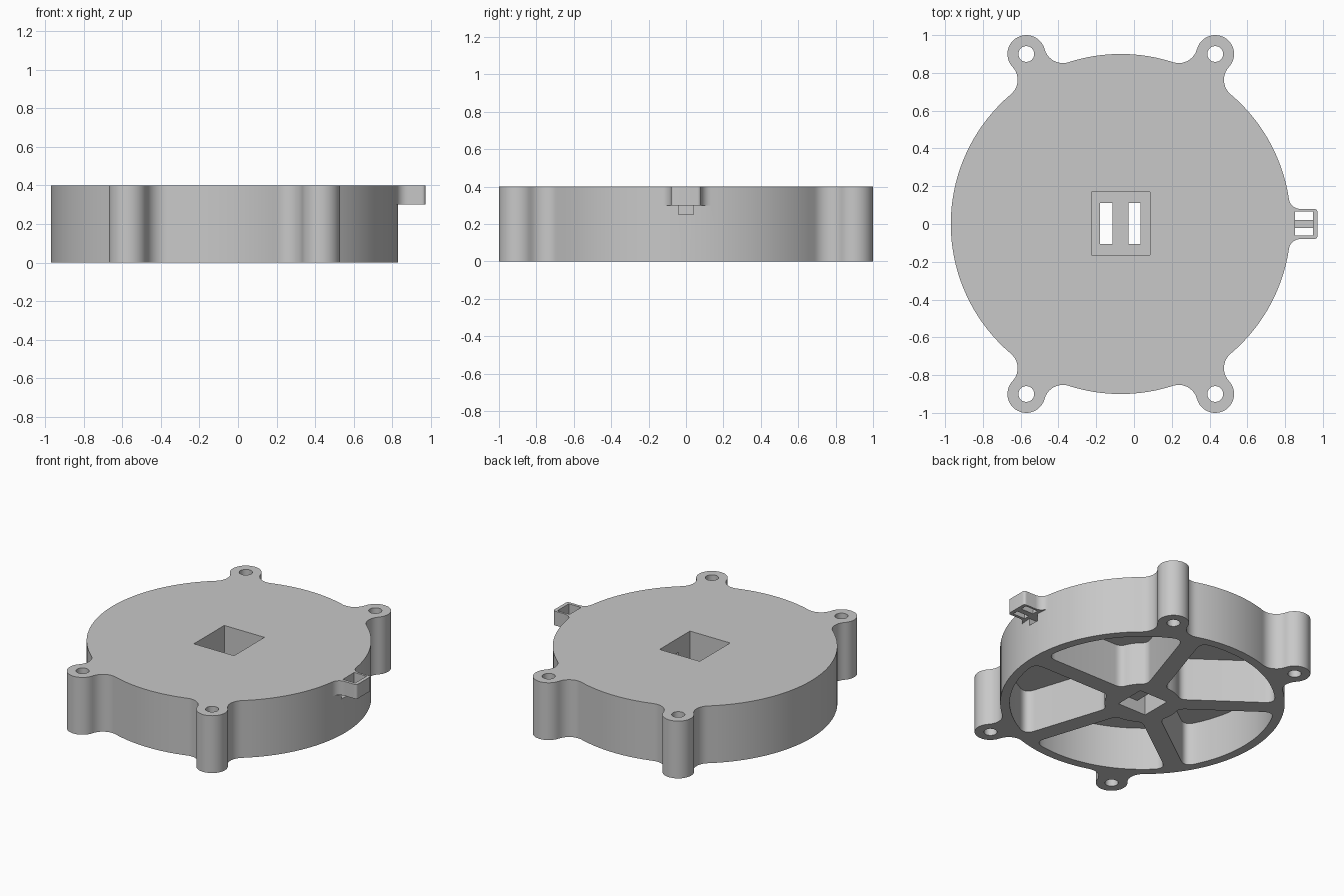
import bpy
import bmesh
from math import sin, cos, atan2, acos, asin, pi, radians, hypot, sqrt
from mathutils import Vector

if "Cube" in bpy.data.objects:
    bpy.data.objects.remove(bpy.data.objects["Cube"])

CX = -0.07            # disc centre on x
R, EAR, FIL = 0.9, 0.1, 0.1
TOP, CEILING = 0.4, 0.3
HUB, SPOKE, RIM = 0.24, 0.06, 0.84

grey = bpy.data.materials.new("matte grey")
grey.use_nodes = True
grey.diffuse_color = (0.58, 0.58, 0.58, 1)
grey.node_tree.nodes["Principled BSDF"].inputs["Base Color"].default_value = (0.58, 0.58, 0.58, 1)


def prism(name, pts, z0, z1):
    """Extrude a counter-clockwise outline between two heights."""
    bm = bmesh.new()
    face = bm.faces.new([bm.verts.new((p[0], p[1], z0)) for p in pts])
    ext = bmesh.ops.extrude_face_region(bm, geom=[face])["geom"]
    bmesh.ops.translate(bm, vec=(0, 0, z1 - z0),
                        verts=[g for g in ext if isinstance(g, bmesh.types.BMVert)])
    bmesh.ops.recalc_face_normals(bm, faces=bm.faces)
    mesh = bpy.data.meshes.new(name)
    bm.to_mesh(mesh)
    bm.free()
    mesh.materials.append(grey)
    ob = bpy.data.objects.new(name, mesh)
    bpy.context.collection.objects.link(ob)
    return ob


def rect(x0, x1, y0, y1):
    return [(x0, y0), (x1, y0), (x1, y1), (x0, y1)]


def polar(r, a):
    return Vector((r * cos(a), r * sin(a)))


def arc(c, r, a0, a1, n):
    return [Vector(c) + polar(r, a0 + (a1 - a0) * i / n) for i in range(n + 1)]


def blend(a, corner, b, n=6):
    """Rounded corner from a to b."""
    return [a * (1 - t) ** 2 + corner * 2 * t * (1 - t) + b * t * t
            for t in (i / n for i in range(n + 1))]


def boolean(target, tool, mode="DIFFERENCE"):
    mod = target.modifiers.new("cut", "BOOLEAN")
    mod.operation, mod.object, mod.solver = mode, tool, "EXACT"
    bpy.ops.object.select_all(action="DESELECT")
    bpy.context.view_layer.objects.active = target
    target.select_set(True)
    bpy.ops.object.modifier_apply(modifier=mod.name)
    bpy.data.objects.remove(tool)


# Disc outline with four filleted ears
ear_dist = hypot(0.5, 0.9)
half = acos((ear_dist ** 2 + (R + FIL) ** 2 - (EAR + FIL) ** 2) / (2 * ear_dist * (R + FIL)))
angles = sorted(atan2(sy * 0.9, sx * 0.5) % (2 * pi) for sx in (1, -1) for sy in (1, -1))
outline = []
for i, a in enumerate(angles):
    ear = polar(ear_dist, a)
    before, after = polar(R + FIL, a - half), polar(R + FIL, a + half)
    start = a - half + pi
    sweep = (atan2(*(ear - before).yx) - start + pi) % (2 * pi) - pi
    outline += arc(before, FIL, start, start + sweep, 10)
    e0 = atan2(*(before - ear).yx)
    e1 = atan2(*(after - ear).yx)
    outline += arc(ear, EAR, e0, e0 + (e1 - e0) % (2 * pi), 24)[1:]
    s2 = atan2(*(ear - after).yx)
    sweep2 = (a + half + pi - s2 + pi) % (2 * pi) - pi
    outline += arc(after, FIL, s2, s2 + sweep2, 10)[1:]
    nxt = angles[(i + 1) % 4] + (2 * pi if i == 3 else 0)
    outline += arc((0, 0), R, a + half, nxt - half, 36)[1:-1]
body = prism("disc_housing", [(p.x + CX, p.y) for p in outline], 0, TOP)

# Side tab, filleted into the rim
tf, ty, tx, tr = 0.06, 0.08, 0.972, 0.02
fx = sqrt((R + tf) ** 2 - (ty + tf) ** 2)
a_in = pi + atan2(ty + tf, fx)
upper = blend(Vector((tx, ty - tr)), Vector((tx, ty)), Vector((tx - tr, ty)))
upper += arc((fx + CX, ty + tf), tf, 1.5 * pi, a_in, 8)
upper += [Vector((0.75, ty + tf))]
tab_pts = [(p.x, -p.y) for p in reversed(upper)] + [tuple(p) for p in upper]
boolean(body, prism("tab", tab_pts, CEILING, TOP), "UNION")

# Underside pockets between five spokes and a round hub
for k in range(5):
    a0, a1 = radians(72 * k), radians(72 * (k + 1))
    d0, d1 = polar(1, a0), polar(1, a1)
    b0, b1 = a0 + asin(SPOKE / RIM), a1 - asin(SPOKE / RIM)
    h0, h1 = a0 + asin(SPOKE / HUB), a1 - asin(SPOKE / HUB)
    rim = arc((0, 0), RIM, b0 + 0.08, b1 - 0.08, 24)
    hub = arc((0, 0), HUB, h1 - 0.17, h0 + 0.17, 6)
    c0, c1 = polar(RIM, b0), polar(RIM, b1)
    i0, i1 = polar(HUB, h0), polar(HUB, h1)
    pts = blend(c0 - d0 * 0.07, c0, rim[0]) + rim[1:-1]
    pts += blend(rim[-1], c1, c1 - d1 * 0.07)
    pts += blend(i1 + d1 * 0.045, i1, hub[0]) + hub[1:-1]
    pts += blend(hub[-1], i0, i0 + d0 * 0.045)
    boolean(body, prism("pocket", [(p.x + CX, p.y) for p in pts], -0.1, CEILING))

# Ear screw holes
for a in angles:
    c = polar(ear_dist, a) + Vector((CX, 0))
    boolean(body, prism("hole", arc(c, 0.042, 0, 2 * pi, 24)[:-1], -0.1, 0.5))

# Square well, the bar across its floor, and the opening below
boolean(body, prism("well", rect(-0.225, 0.085, -0.165, 0.17), 0.15, 0.5))
boolean(body, prism("opening", rect(-0.18, 0.04, -0.105, 0.11), -0.1, 0.08))
for x in (-0.18, -0.03):
    boolean(body, prism("slot", rect(x, x + 0.065, -0.105, 0.11), 0.05, 0.2))

# Tab recess with a cross bar left at the bottom
boolean(body, prism("recess", rect(0.852, 0.947, -0.06, 0.065), 0.34, 0.5))
for y0, y1 in ((-0.06, -0.02), (0.02, 0.065)):
    boolean(body, prism("tab_slot", rect(0.852, 0.947, y0, y1), 0.2, 0.36))

# Cable channel from the well out to the rim
boolean(body, prism("channel", rect(0.0, 0.9, -0.04, 0.04), 0.25, CEILING))

bpy.ops.object.select_all(action="DESELECT")
body.select_set(True)
bpy.context.view_layer.objects.active = body
bpy.ops.object.shade_smooth_by_angle(angle=radians(30))
